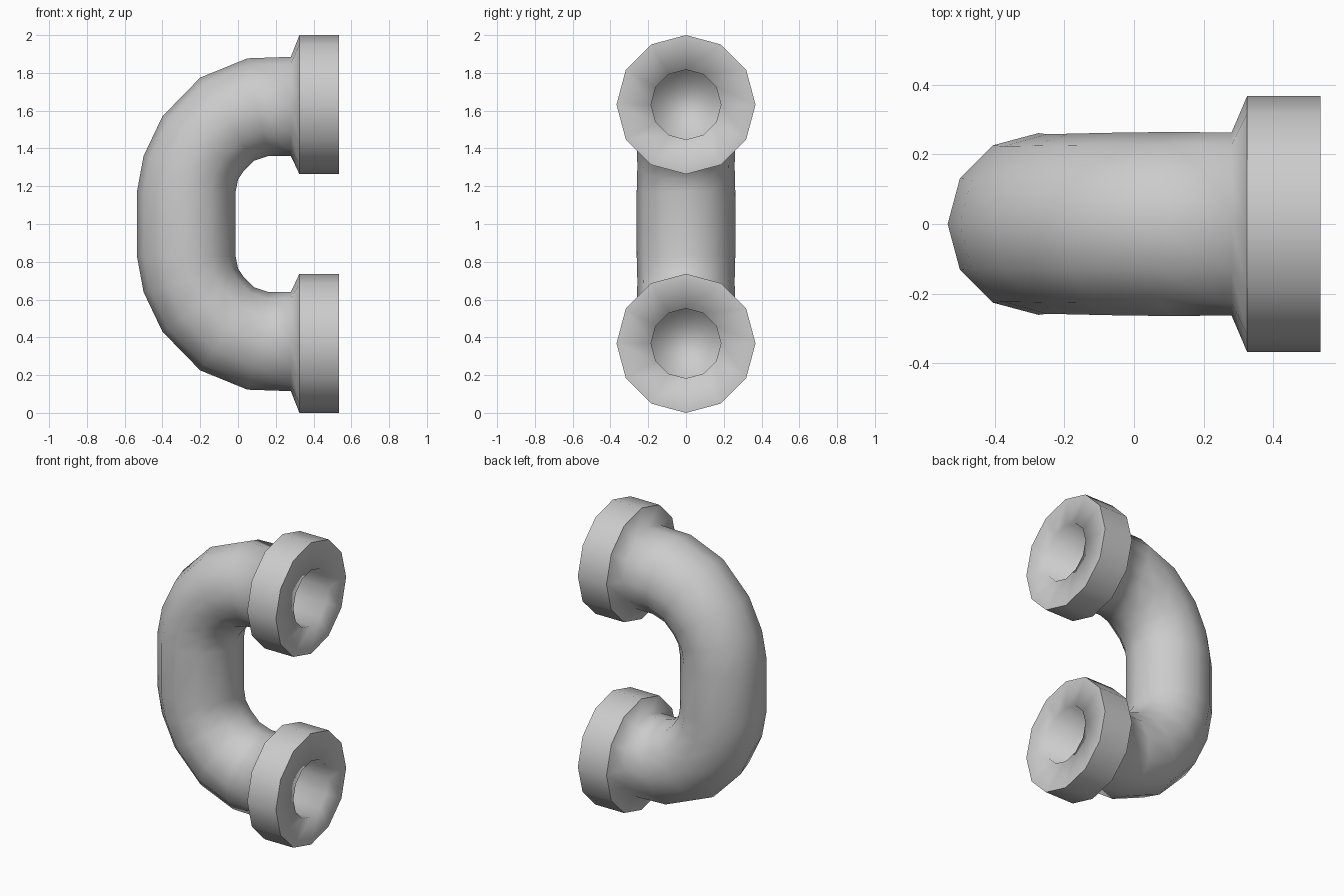
import bpy, bmesh, math
from mathutils import Vector

if "Cube" in bpy.data.objects:
    bpy.data.objects.remove(bpy.data.objects["Cube"])

SIDES = 12

# Upper half: (outer x, outer z, inner x, inner z) of each ring, socket to mid bend
rings = [
    (0.33, 1.817, 0.33, 1.447),    # bottom of the socket
    (0.535, 1.817, 0.535, 1.447),  # socket lip
    (0.535, 2.0, 0.535, 1.264),    # collar front rim
    (0.325, 2.0, 0.325, 1.264),    # collar back rim
    (0.28, 1.885, 0.28, 1.36),     # neck of the collar
    (0.05, 1.877, 0.16, 1.36),     # bend
    (-0.20, 1.775, 0.085, 1.335),
    (-0.40, 1.57, 0.03, 1.28),
    (-0.50, 1.36, 0.0, 1.235),
    (-0.535, 1.17, -0.013, 1.17),
]
SHARP = (2, 3)

# Mirror the rings about z = 1 for the lower half
count = len(rings)
path = rings + [(a, 2 - b, c, 2 - d) for a, b, c, d in reversed(rings)]
sharp = SHARP + tuple(2 * count - 1 - i for i in SHARP)

bm = bmesh.new()
loops = []
for ox, oz, ix, iz in path:
    outer, inner = Vector((ox, 0, oz)), Vector((ix, 0, iz))
    mid, arm = (outer + inner) / 2, (outer - inner) / 2
    side = Vector((0, arm.length, 0))
    loops.append([bm.verts.new(mid + arm * math.cos(t) + side * math.sin(t))
                  for t in (2 * math.pi * k / SIDES for k in range(SIDES))])

# Skin between neighbouring rings and close both sockets
for a, b in zip(loops, loops[1:]):
    for k in range(SIDES):
        n = (k + 1) % SIDES
        bm.faces.new((a[k], a[n], b[n], b[k]))
bm.faces.new(loops[0])
bm.faces.new(loops[-1])
bmesh.ops.recalc_face_normals(bm, faces=bm.faces)

# Smooth shading, crisp collar rims
for f in bm.faces:
    f.smooth = True
for i in sharp:
    for k in range(SIDES):
        bm.edges.get((loops[i][k], loops[i][(k + 1) % SIDES])).smooth = False

mesh = bpy.data.meshes.new("bent_pipe")
bm.to_mesh(mesh)
bm.free()
bpy.context.collection.objects.link(bpy.data.objects.new("bent_pipe", mesh))
